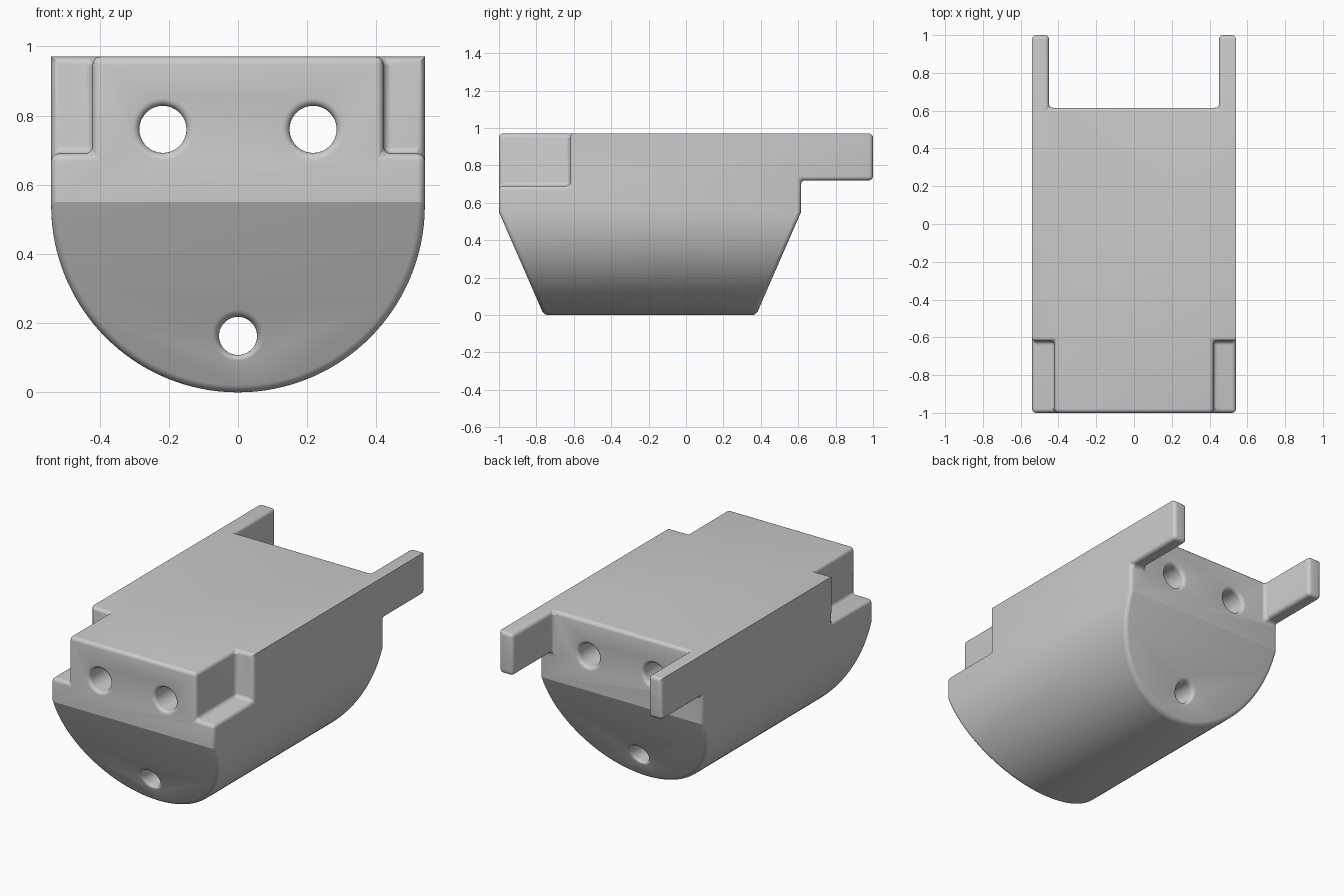
import bpy, bmesh, math
from mathutils import Matrix, Vector

cube = bpy.data.objects.get("Cube")
if cube:
    bpy.data.objects.remove(cube, do_unlink=True)

W, H, R = 0.54, 0.97, 0.54        # half width, height, trough radius
BACK, FLAT = 0.615, 0.55          # rear face, height where the ends start to slope

# One flat grey
grey = bpy.data.materials.new("plain_grey")
grey.use_nodes = True
colour = (0.6, 0.6, 0.6, 1)
grey.diffuse_color = colour
grey.node_tree.nodes["Principled BSDF"].inputs["Base Color"].default_value = colour


def prism(name, outline, axis, start, end):
    """Extrude a closed outline along x (outline in y,z) or y (outline in x,z)."""
    bm = bmesh.new()
    place = (lambda a, b: (start, a, b)) if axis == "x" else (lambda a, b: (a, start, b))
    face = bm.faces.new([bm.verts.new(place(a, b)) for a, b in outline])
    moved = bmesh.ops.extrude_face_region(bm, geom=[face])["geom"]
    step = (end - start, 0, 0) if axis == "x" else (0, end - start, 0)
    bmesh.ops.translate(bm, vec=step, verts=[v for v in moved if isinstance(v, bmesh.types.BMVert)])
    bmesh.ops.recalc_face_normals(bm, faces=bm.faces)
    mesh = bpy.data.meshes.new(name)
    bm.to_mesh(mesh)
    bm.free()
    obj = bpy.data.objects.new(name, mesh)
    bpy.context.collection.objects.link(obj)
    return obj


def box(name, x, y, z):
    return prism(name, [(y[0], z[0]), (y[1], z[0]), (y[1], z[1]), (y[0], z[1])], "x", *x)


def circle(cx, cz, r, n=48):
    return [(cx + r * math.cos(math.tau * i / n), cz + r * math.sin(math.tau * i / n)) for i in range(n)]


# Round-bottomed body
arc = [(R * math.cos(a), R + R * math.sin(a)) for a in (math.pi + math.pi * i / 64 for i in range(65))]
body = prism("trough_body", [(-W, H)] + arc + [(W, H)], "y", -1, 1)

# Sloping ends, rear arms, front corner notches and bolt holes
cutters = [
    prism("front_slope_cutter", [(-1, FLAT), (-0.76, 0), (-0.716, -0.1), (-1.2, -0.1), (-1.2, FLAT)], "x", -1, 1),
    prism("rear_slope_cutter", [(BACK, 0.72), (BACK, FLAT), (0.375, 0), (0.331, -0.1),
                                (1.2, -0.1), (1.2, 0.72)], "x", -1, 1),
    box("rear_gap_cutter", (-0.45, 0.45), (BACK, 1.2), (0.5, 1.2)),
]
for side in (-1, 1):
    cutters.append(box("notch_cutter", sorted((side * 0.42, side * 0.8)), (-1.2, -0.62), (0.69, 1.2)))
    cutters.append(prism("upper_hole_cutter", circle(side * 0.217, 0.76, 0.068), "y", -1.3, 1.3))
cutters.append(prism("lower_hole_cutter", circle(0, 0.163, 0.055), "y", -1.3, 1.3))

for cutter in cutters:
    cutter.hide_render = True
    mod = body.modifiers.new(cutter.name, "BOOLEAN")
    mod.operation, mod.solver, mod.object = "DIFFERENCE", "EXACT", cutter
graph = bpy.context.evaluated_depsgraph_get()
shape = bpy.data.meshes.new_from_object(body.evaluated_get(graph))
body.modifiers.clear()
body.data = shape
for cutter in cutters:
    bpy.data.objects.remove(cutter, do_unlink=True)

# Round every hard edge except the long top edges and the slope breaks
bm = bmesh.new()
bm.from_mesh(shape)
bmesh.ops.remove_doubles(bm, verts=bm.verts, dist=0.0005)
bmesh.ops.dissolve_limit(bm, angle_limit=0.01, verts=bm.verts, edges=bm.edges)


def is_hard(edge):
    if len(edge.link_faces) != 2 or edge.calc_face_angle(0) < math.radians(30):
        return False
    return not all(abs(v.co.x) > W - 0.001 and v.co.z > H - 0.001 for v in edge.verts)


bmesh.ops.bevel(bm, geom=[e for e in bm.edges if is_hard(e)], offset=0.022, offset_type="OFFSET",
                segments=5, profile=0.5, affect="EDGES", clamp_overlap=False)
bm.to_mesh(shape)
bm.free()

shape.materials.clear()
shape.materials.append(grey)
bpy.ops.object.select_all(action="DESELECT")
body.select_set(True)
bpy.context.view_layer.objects.active = body
bpy.ops.object.shade_smooth_by_angle(angle=math.radians(20))
